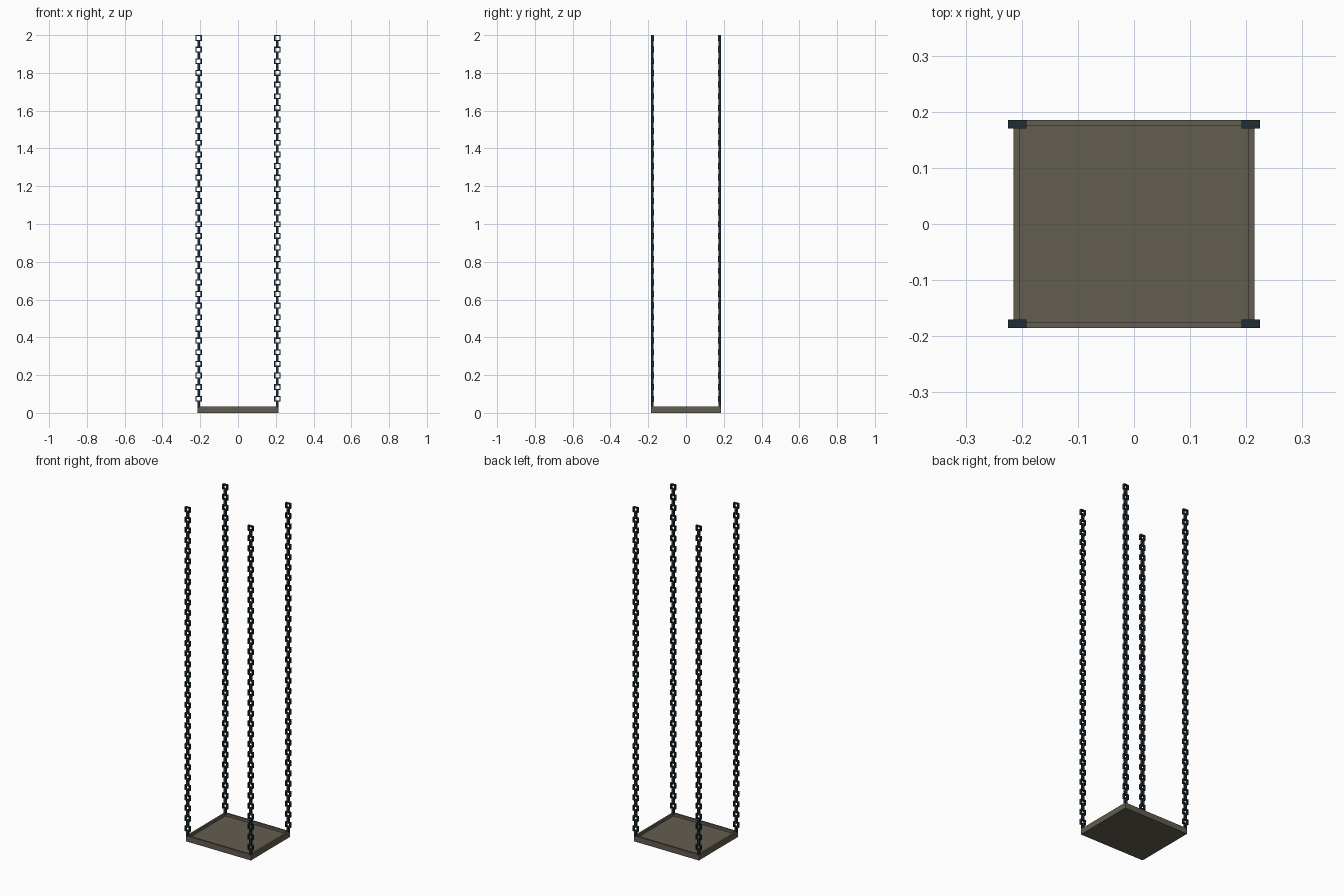
import bpy, bmesh
from mathutils import Matrix, Vector

if "Cube" in bpy.data.objects:
    bpy.data.objects.remove(bpy.data.objects["Cube"])


def material(name, color):
    m = bpy.data.materials.new(name)
    m.diffuse_color = (*color, 1)
    m.use_nodes = True
    m.node_tree.nodes["Principled BSDF"].inputs["Base Color"].default_value = m.diffuse_color
    return m


def box(bm, center, size):
    mat = Matrix.Translation(center) @ Matrix.Diagonal((*size, 1))
    return bmesh.ops.create_cube(bm, size=1, matrix=mat)


def finish(bm, name, mat):
    bmesh.ops.recalc_face_normals(bm, faces=bm.faces)
    me = bpy.data.meshes.new(name)
    bm.to_mesh(me)
    bm.free()
    me.materials.append(mat)
    ob = bpy.data.objects.new(name, me)
    bpy.context.collection.objects.link(ob)
    return ob


wood = material("weathered_wood", (0.125, 0.11, 0.08))
iron = material("dark_iron", (0.014, 0.026, 0.036))

W, D, H, RIM, FLOOR = 0.43, 0.37, 0.034, 0.015, 0.018

# Tray: slab with an inset, sunken top
bm = bmesh.new()
box(bm, (0, 0, H / 2), (W, D, H))
bm.normal_update()
top = [f for f in bm.faces if f.normal.z > 0.9]
bmesh.ops.inset_region(bm, faces=top, thickness=RIM)
ext = bmesh.ops.extrude_face_region(bm, geom=top)
bmesh.ops.delete(bm, geom=top, context='FACES')
bmesh.ops.translate(bm, vec=(0, 0, FLOOR - H),
                    verts=[g for g in ext["geom"] if isinstance(g, bmesh.types.BMVert)])
finish(bm, "tray", wood)

# Chains: square rings alternating with straight connecting bars
LINKS, PITCH, RW, RH, T, WALL = 32, 0.0616, 0.033, 0.031, 0.015, 0.006


def square_ring(bm, c):
    rings = []
    for y in (-T / 2, T / 2):
        for inset in (0, WALL):
            a, b = RW / 2 - inset, RH / 2 - inset
            rings.append([bm.verts.new(c + Vector((sx * a, y, sz * b)))
                          for sx, sz in ((-1, -1), (1, -1), (1, 1), (-1, 1))])
    fo, fi, bo, bi = rings
    for p, q in ((fo, fi), (fi, bi), (bi, bo), (bo, fo)):
        for i in range(4):
            j = (i + 1) % 4
            bm.faces.new((p[i], p[j], q[j], q[i]))


def chain(name, x, y):
    bm = bmesh.new()
    for i in range(LINKS):
        z = 2 - RH / 2 - i * PITCH
        square_ring(bm, Vector((x, y, z)))
        z1 = z - RH / 2 + WALL / 2
        z0 = z - PITCH + RH / 2 - WALL / 2
        if i == LINKS - 1:
            z0 = H - 0.005
        box(bm, (x, y, (z0 + z1) / 2), (0.014, T * 0.96, z1 - z0))
    finish(bm, name, iron)


for sx, side in ((-1, "left"), (1, "right")):
    for sy, end in ((-1, "front"), (1, "back")):
        chain(f"chain_{end}_{side}", sx * 0.208, sy * 0.178)
